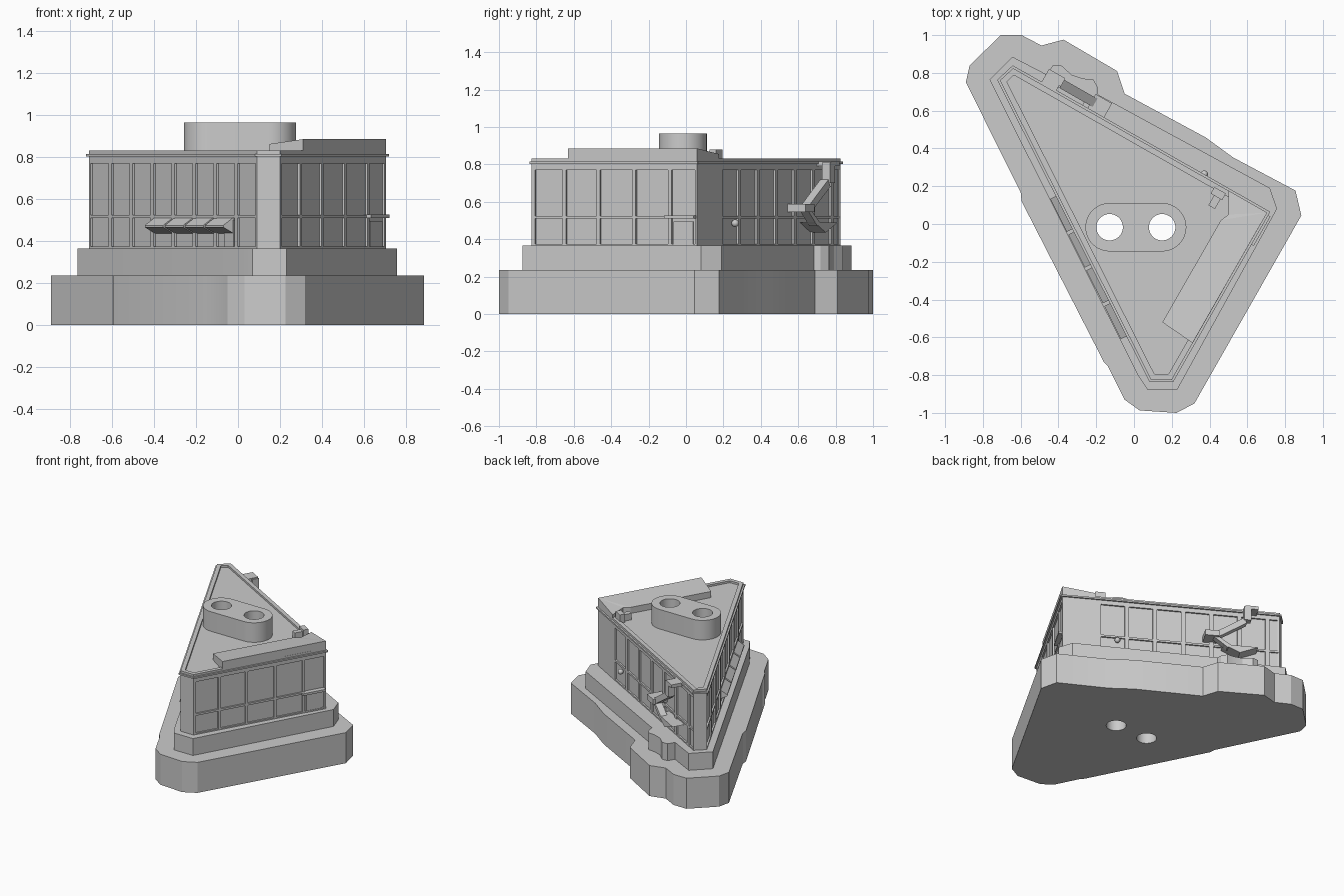
import bpy, bmesh, math
from mathutils import Vector

old = bpy.data.objects.get("Cube")
if old:
    bpy.data.objects.remove(old, do_unlink=True)

grey = bpy.data.materials.new("plain_grey")
grey.use_nodes = True
GREY = (0.6, 0.6, 0.6, 1)
grey.diffuse_color = GREY
grey.node_tree.nodes["Principled BSDF"].inputs["Base Color"].default_value = GREY


def extrude(bm, pts, vec):
    """Closed solid: polygon pts pushed along vec."""
    vec = Vector(vec)
    a = [bm.verts.new(p) for p in pts]
    b = [bm.verts.new(Vector(p) + vec) for p in pts]
    bm.faces.new(a)
    bm.faces.new(b[::-1])
    for i in range(len(a)):
        j = (i + 1) % len(a)
        bm.faces.new((a[j], a[i], b[i], b[j]))


def prism(bm, plan, z0, z1):
    extrude(bm, [(x, y, z0) for x, y in plan], (0, 0, z1 - z0))


def finish(bm, name):
    bmesh.ops.recalc_face_normals(bm, faces=bm.faces[:])
    me = bpy.data.meshes.new(name)
    bm.to_mesh(me)
    bm.free()
    ob = bpy.data.objects.new(name, me)
    bpy.context.collection.objects.link(ob)
    me.materials.append(grey)
    return ob


def solid(name, plan, z0, z1):
    bm = bmesh.new()
    prism(bm, plan, z0, z1)
    return finish(bm, name)


def offset(plan, d):
    """Grow (d > 0) or shrink a convex counter-clockwise outline."""
    out = []
    n = len(plan)
    for i in range(n):
        p0, p, p1 = (Vector(plan[(i + k) % n]) for k in (-1, 0, 1))
        e0, e1 = (p - p0).normalized(), (p1 - p).normalized()
        n0, n1 = Vector((e0.y, -e0.x)), Vector((e1.y, -e1.x))
        out.append(tuple(p + (n0 + n1) * d / (1 + n0.dot(n1))))
    return out


class Wall:
    """Local frame of a wall: t along it, o outward, z up."""
    def __init__(self, a, b):
        self.a = Vector(a)
        self.len = (Vector(b) - self.a).length
        self.d = (Vector(b) - self.a).normalized()
        self.n = Vector((self.d.y, -self.d.x))

    def at(self, t, o, z):
        p = self.a + self.d * t + self.n * o
        return (p.x, p.y, z)

    def box(self, bm, t0, t1, z0, z1, o0, o1):
        self.face_shape(bm, [(t0, z0), (t1, z0), (t1, z1), (t0, z1)], o0, o1)

    def face_shape(self, bm, tz, o0, o1):
        v = self.n * (o1 - o0)
        extrude(bm, [self.at(t, o0, z) for t, z in tz], (v.x, v.y, 0))

    def side_shape(self, bm, oz, t0, t1):
        v = self.d * (t1 - t0)
        extrude(bm, [self.at(t0, o, z) for o, z in oz], (v.x, v.y, 0))


# Stepped plinth
base = solid("ground_base", [
    (-.89, .75), (-.6, .167), (-.595, .12), (-.16, -.73), (-.14, -.75), (-.05, -.93),
    (.03, -.987), (.225, -1), (.32, -.95), (.886, .045), (.855, .177), (.525, .352),
    (.38, .458), (-.05, .69), (-.09, .81), (-.373, .976), (-.49, .945), (-.595, 1),
    (-.705, 1), (-.87, .84)], 0, .235)
step = solid("plinth_step", [
    (-.765, .765), (.02, -.8), (.07, -.875), (.23, -.875), (.757, .08), (.72, .19),
    (-.19, .685), (-.19, .72), (-.215, .765), (-.27, .77), (-.33, .79), (-.385, .84),
    (-.43, .84), (-.46, .79), (-.643, .885)], .235, .365)

# Main building core and flat roof
outline = [(-.71, .76), (.09, -.825), (.2, -.825), (.705, .06), (-.64, .825)]
core = solid("building_core", offset(outline, -.012), .365, .815)
west, south, east, north, corner = [
    Wall(outline[i], outline[(i + 1) % 5]) for i in range(5)]

# Parapet and cornice
bm = bmesh.new()
for w in (west, south, east, north, corner):
    w.box(bm, 0, w.len, .77, .83, -.03, 0)
finish(bm, "parapet")
bm = bmesh.new()
for w in (west, south, east, north, corner):
    w.box(bm, -.008, w.len + .008, .802, .814, -.01, .012)
finish(bm, "cornice")


# Window frames: posts and rails in front of recessed panels
def frame(name, w, posts, width=.03):
    bm = bmesh.new()
    w.box(bm, 0, w.len, .365, .375, -.014, 0)
    w.box(bm, 0, w.len, .51, .525, -.014, 0)
    for t in posts:
        w.box(bm, max(0, t - width / 2), min(w.len, t + width / 2), .37, .78, -.014, 0)
    return bm, name


bm, name = frame("west_frame", west, [west.len * i / 8 for i in range(9)])
finish(bm, name)
bm, name = frame("east_frame", east, [.01, .2, .41, .63, .85, east.len], .02)
finish(bm, name)
bm, name = frame("north_frame", north, [.26 + .2 * i for i in range(7)])
north.box(bm, 0, .27, .365, .78, -.014, 0)
finish(bm, name)
bm = bmesh.new()
for w in (south, corner):
    w.box(bm, 0, w.len, .365, .78, -.014, 0)
finish(bm, "corner_panels")

# Four wedge awnings on the west wall
bm = bmesh.new()
for i in range(4):
    t = .68 + .212 * i
    west.side_shape(bm, [(-.012, .515), (.045, .475), (.045, .465), (-.012, .435)], t, t + .195)
finish(bm, "west_awnings")

# Doors and door canopy
bm = bmesh.new()
east.box(bm, .87, .99, .375, .495, -.012, -.004)
east.box(bm, .83, 1.01, .51, .527, -.012, .025)
finish(bm, "east_door")
bm = bmesh.new()
west.box(bm, 1.42, 1.52, .365, .5, -.012, -.005)
finish(bm, "west_door")

# Roof lean-to sloping inward
bm = bmesh.new()
plan = [(.31, -.63), (.705, .06), (.5, .177), (.5, .05), (.46, .02), (.15, -.52)]
low = [bm.verts.new((x, y, .8)) for x, y in plan]
tops = (.885, .885, .855, .862, .862, .862)
high = [bm.verts.new((p[0], p[1], z)) for p, z in zip(plan, tops)]
bm.faces.new(low)
bmesh.ops.triangulate(bm, faces=[bm.faces.new(high)])
for i in range(6):
    j = (i + 1) % 6
    bm.faces.new((low[i], low[j], high[j], high[i]))
finish(bm, "roof_lean_to")
bm = bmesh.new()
north.box(bm, .24, .31, .81, .88, -.06, -.02)
north.box(bm, .25, .29, .81, .865, -.12, -.06)
finish(bm, "roof_vents")

# Twin flue stack with rounded ends
R, Y, FLUES = .128, -.017, (-.129, .149)
plan = []
for x, start in ((FLUES[1], -90), (FLUES[0], 90)):
    for k in range(25):
        a = math.radians(start + 7.5 * k)
        plan.append((x + R * math.cos(a), Y + R * math.sin(a)))
stack = solid("flue_stack", plan, .81, .965)

# Round flues bored through every level
bm = bmesh.new()
for x in FLUES:
    prism(bm, [(x + .07 * math.cos(k * math.pi / 24), Y + .07 * math.sin(k * math.pi / 24))
               for k in range(48)], -.1, 1.1)
cutter = finish(bm, "flue_cutter")
cutter.hide_render = True
for ob in (base, step, core, stack):
    bpy.ops.object.select_all(action='DESELECT')
    bpy.context.view_layer.objects.active = ob
    ob.select_set(True)
    mod = ob.modifiers.new("flues", 'BOOLEAN')
    mod.operation, mod.solver, mod.object = 'DIFFERENCE', 'EXACT', cutter
    bpy.ops.object.modifier_apply(modifier=mod.name)
    bpy.ops.object.shade_smooth_by_angle(angle=math.radians(20))
bpy.data.objects.remove(cutter, do_unlink=True)

# Zigzag bracket sign on the north wall
bm = bmesh.new()
north.box(bm, 1.0, 1.1, .545, .587, -.012, .097)
north.face_shape(bm, [(1.08, .587), (1.1, .55), (1.3, .68), (1.28, .72)], .03, .08)
north.box(bm, 1.28, 1.33, .7, .81, .04, .09)
north.box(bm, 1.29, 1.38, .79, .815, -.012, .09)
north.face_shape(bm, [(1.06, .55), (1.1, .55), (1.2, .48), (1.16, .47)], .03, .08)
north.face_shape(bm, [(1.13, .49), (1.38, .49), (1.25, .435)], -.012, .08)
finish(bm, "bracket_sign")

# Round wall lamp
bm = bmesh.new()
bmesh.ops.create_uvsphere(bm, u_segments=16, v_segments=10, radius=.02)
bmesh.ops.translate(bm, verts=bm.verts[:], vec=north.at(.39, .012, .485))
lamp = finish(bm, "wall_lamp")
lamp.data.shade_smooth()
